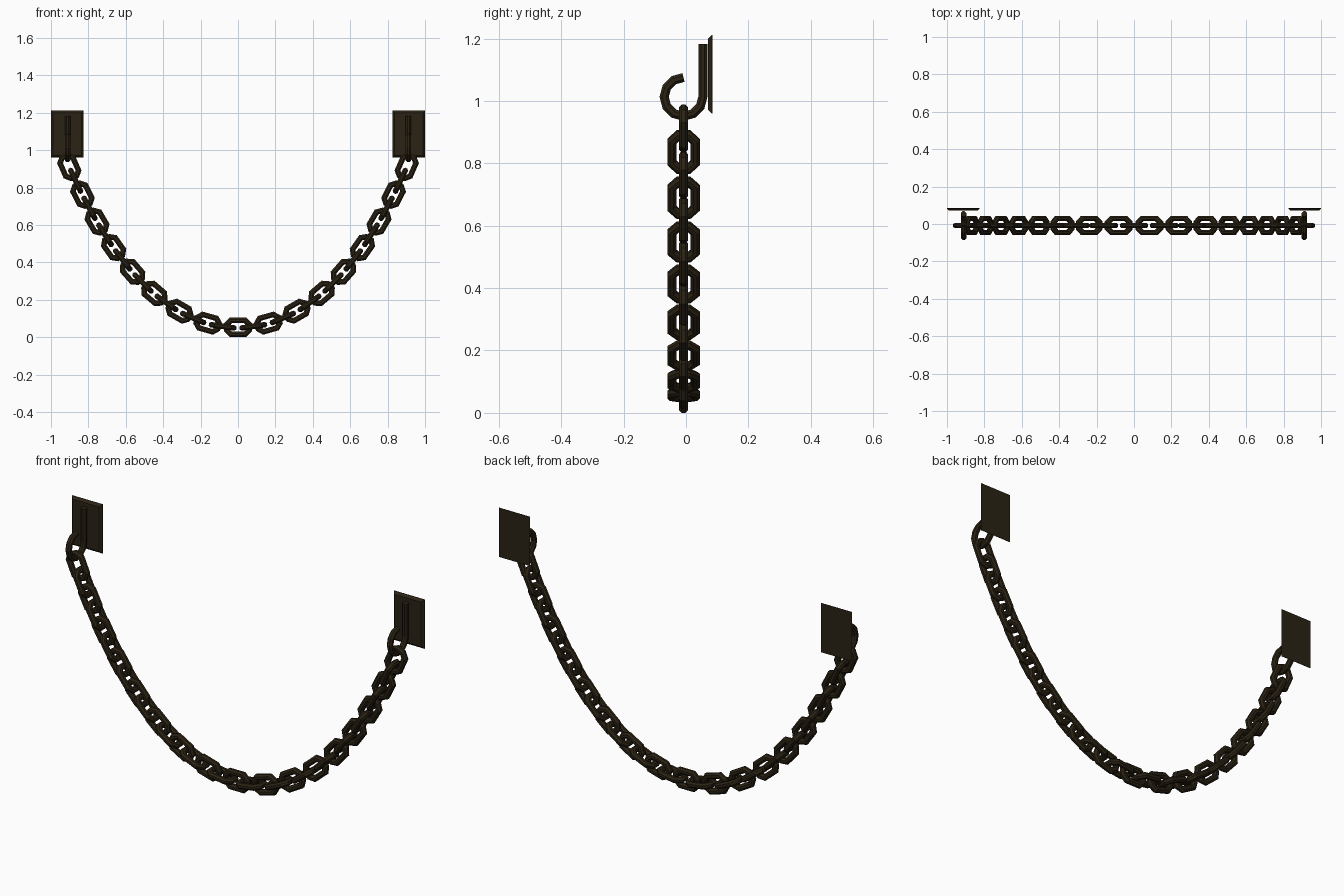
import bpy, bmesh, math
from mathutils import Vector

if "Cube" in bpy.data.objects:
    bpy.data.objects.remove(bpy.data.objects["Cube"])

SIDES = 8
Y0 = -0.008          # chain plane
iron = bpy.data.materials.new("dark iron")
iron.diffuse_color = (0.024, 0.0165, 0.007, 1)
iron.use_nodes = True
iron.node_tree.nodes["Principled BSDF"].inputs["Base Color"].default_value = iron.diffuse_color


def finish(bm, name):
    bmesh.ops.recalc_face_normals(bm, faces=bm.faces)
    me = bpy.data.meshes.new(name)
    bm.to_mesh(me)
    bm.free()
    me.materials.append(iron)
    ob = bpy.data.objects.new(name, me)
    bpy.context.collection.objects.link(ob)
    return ob


def sweep(path, normal, radius, closed, name):
    """Sweep a mitred octagonal bar along a planar path."""
    bm = bmesh.new()
    n = len(path)
    rings = []
    for i, p in enumerate(path):
        a = (p - path[i - 1]).normalized() if closed or i > 0 else None
        b = (path[(i + 1) % n] - p).normalized() if closed or i < n - 1 else None
        a, b = a or b, b or a
        t = (a + b).normalized()
        side = normal.cross(t)
        mitre = 1 / max(t.dot(a), 0.5)
        ring = []
        for k in range(SIDES):
            g = 2 * math.pi * (k + 0.5) / SIDES
            ring.append(bm.verts.new(p + side * math.cos(g) * radius * mitre
                                     + normal * math.sin(g) * radius))
        rings.append(ring)
    for i in range(n if closed else n - 1):
        r, s = rings[i], rings[(i + 1) % n]
        for k in range(SIDES):
            j = (k + 1) % SIDES
            bm.faces.new((r[k], r[j], s[j], s[k]))
    if not closed:
        bm.faces.new(rings[0])
        bm.faces.new(rings[-1])
    return finish(bm, name)


# Chain links: octagonal loops spaced evenly along a catenary
A, STEP, LOW = 0.578, 0.0822, 0.0525
HW, HL, R = 0.0375, 0.060, 0.0158
c = HW * math.tan(math.pi / 8)
outline = [(HL, -c), (HL, c), (HL - HW + c, HW), (-HL + HW - c, HW),
           (-HL, c), (-HL, -c), (-HL + HW - c, -HW), (HL - HW + c, -HW)]
for k in range(-16, 17):
    u = math.asinh(k * STEP / A)
    center = Vector((A * u, Y0, A * (math.cosh(u) - 1) + LOW))
    slope = math.atan(math.sinh(u))
    along = Vector((math.cos(slope), 0, math.sin(slope)))
    up = Vector((-math.sin(slope), 0, math.cos(slope)))
    across = up if k % 2 == 0 else Vector((0, 1, 0))
    pts = [center + along * x + across * y for x, y in outline]
    sweep(pts, along.cross(across), R, True, "chain_link")

# Wall hooks and bevelled wall plates at both ends
for sgn, side in ((-1, "left"), (1, "right")):
    hx, hz, hr = sgn * 0.911, 1.013, 0.062
    pts = [Vector((hx, Y0 + hr, 1.182))]
    for i in range(10):
        g = -math.radians(30 * i)
        pts.append(Vector((hx, Y0 + hr * math.cos(g), hz + hr * math.sin(g))))
    sweep(pts, Vector((1, 0, 0)), 0.0155, False, side + "_hook")

    bm = bmesh.new()
    px, pz = sgn * 0.9125, 1.086
    loops = []
    for y, inset in ((0.071, 0.012), (0.083, 0.0), (0.085, 0.0)):
        w, h = 0.0875 - inset, 0.126 - inset
        loops.append([bm.verts.new((px + sx * w, y, pz + sz * h))
                      for sx, sz in ((-1, -1), (1, -1), (1, 1), (-1, 1))])
    for r, s in zip(loops, loops[1:]):
        for k in range(4):
            j = (k + 1) % 4
            bm.faces.new((r[k], r[j], s[j], s[k]))
    bm.faces.new(loops[0])
    bm.faces.new(loops[-1])
    finish(bm, side + "_wall_plate")
